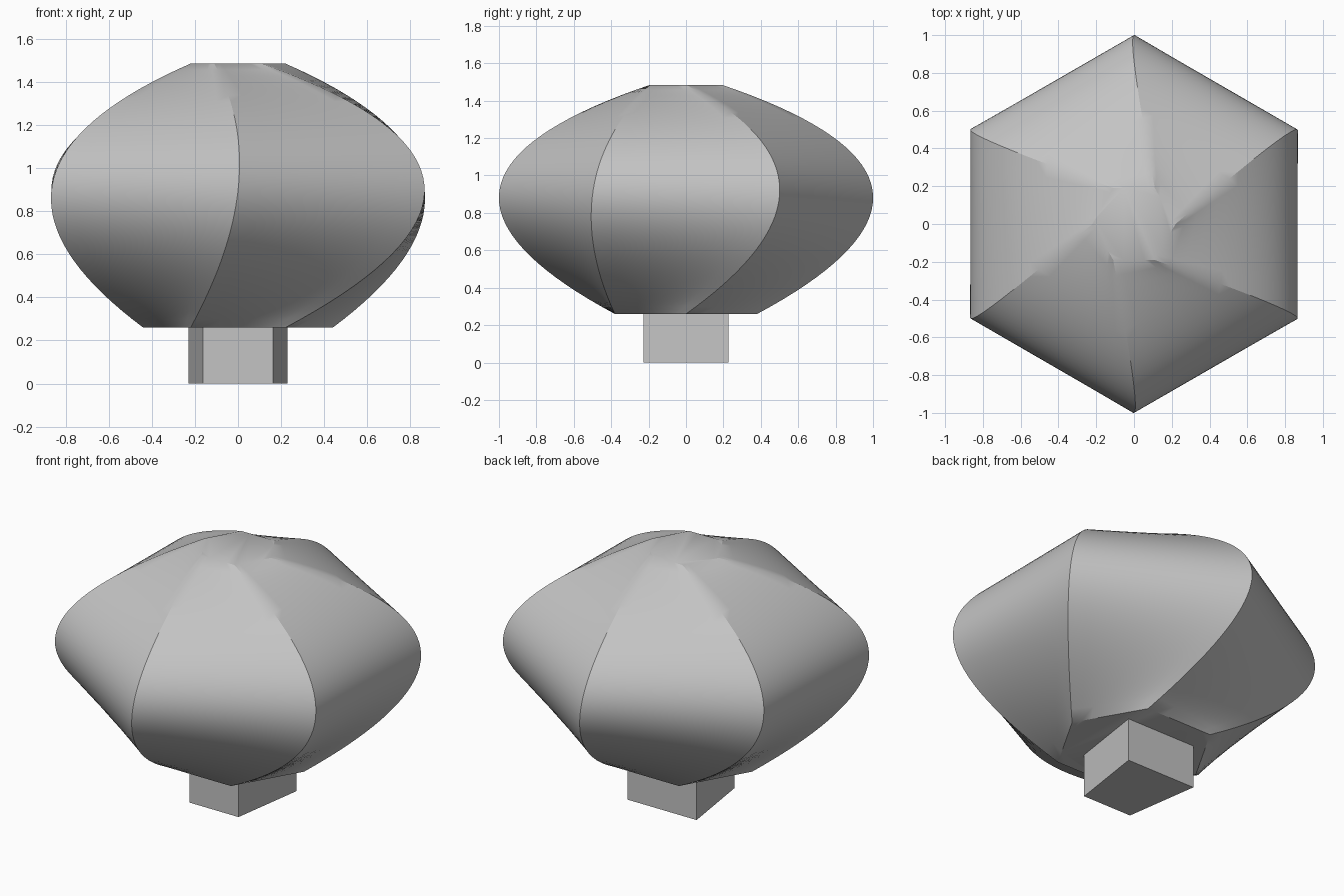
import bpy, bmesh
from math import radians, cos, sin
from mathutils import Vector

old = bpy.data.objects.get("Cube")
if old:
    bpy.data.objects.remove(old, do_unlink=True)

grey = bpy.data.materials.new("plain_grey")
grey.use_nodes = True
colour = (0.55, 0.55, 0.55, 1)
grey.diffuse_color = colour
grey.node_tree.nodes["Principled BSDF"].inputs["Base Color"].default_value = colour


def add_object(name, bm):
    bmesh.ops.recalc_face_normals(bm, faces=bm.faces)
    mesh = bpy.data.meshes.new(name)
    bm.to_mesh(mesh)
    bm.free()
    mesh.materials.append(grey)
    obj = bpy.data.objects.new(name, mesh)
    bpy.context.collection.objects.link(obj)
    return obj


def loft(name, rings):
    """Skin a stack of closed rings and cap both ends."""
    bm = bmesh.new()
    rows = [[bm.verts.new(p) for p in ring] for ring in rings]
    n = len(rows[0])
    for low, high in zip(rows, rows[1:]):
        for i in range(n):
            j = (i + 1) % n
            bm.faces.new((low[i], low[j], high[j], high[i]))
    bm.faces.new(rows[0])
    bm.faces.new(rows[-1])
    return add_object(name, bm)


def hexagon(radius, turn, z):
    angles = [radians(60 * k + turn) for k in range(6)]
    return [Vector((radius * cos(a), radius * sin(a), z)) for a in angles]


# Body: smooth loft through three hexagons, the middle one turned
bottom = hexagon(0.44, 0, 0.26)
middle = hexagon(1.0, 30, 0.895)
top = hexagon(0.22, 0, 1.485)
MID = 0.478
LEVELS, SIDE = 36, 8


def rib(k, u):
    a, b, c = bottom[k], middle[k], top[k]
    rise = (b - a) / MID
    bend = (c - b) / (1 - MID) - rise
    return a + rise * u + bend * u * (u - MID)


rings = []
for level in range(LEVELS + 1):
    corners = [rib(k, level / LEVELS) for k in range(6)]
    rings.append([corners[k].lerp(corners[(k + 1) % 6], s / SIDE)
                  for k in range(6) for s in range(SIDE)])
body = loft("body", rings)
bpy.ops.object.select_all(action='DESELECT')
body.select_set(True)
bpy.context.view_layer.objects.active = body
bpy.ops.object.shade_smooth_by_angle(angle=radians(30))

# Stem: tapered block, narrower at the front
plan = [(-0.163, -0.228), (0.163, -0.228), (0.23, 0.228), (-0.23, 0.228)]
loft("stem", [[(x, y, z) for x, y in plan] for z in (0, 0.26)])
